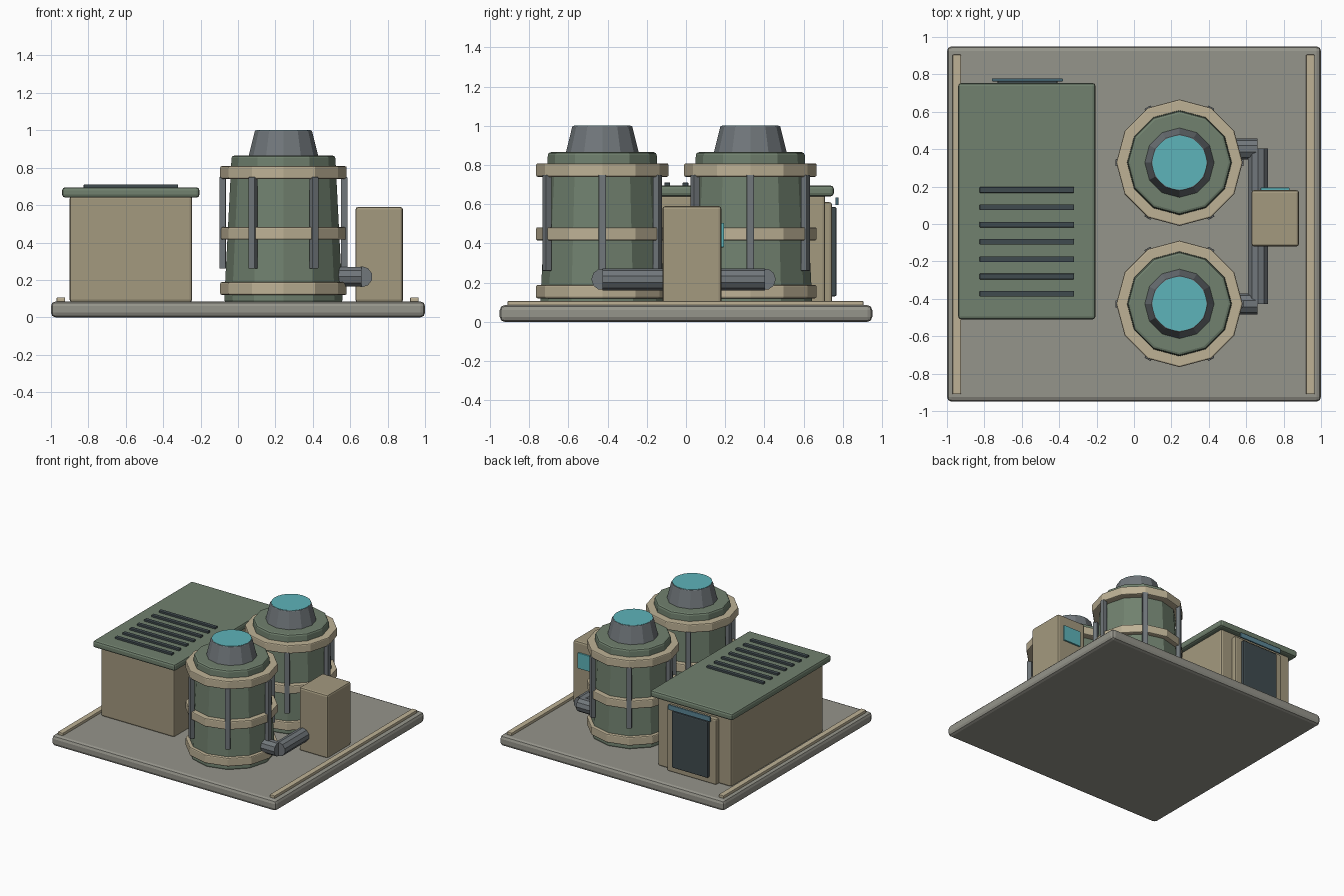
import bpy, bmesh
from math import radians, cos, sin
from mathutils import Matrix

if "Cube" in bpy.data.objects:
    bpy.data.objects.remove(bpy.data.objects["Cube"])


def material(name, r, g, b):
    m = bpy.data.materials.new(name)
    m.diffuse_color = [(c / 255) ** 2.2 for c in (r, g, b)] + [1]
    m.use_nodes = True
    m.node_tree.nodes["Principled BSDF"].inputs["Base Color"].default_value = m.diffuse_color
    return m


CONCRETE = material("concrete", 148, 147, 138)
SAND = material("sand", 162, 152, 126)
TRIM = material("pale_trim", 188, 176, 148)
GREEN = material("green", 112, 128, 110)
METAL = material("metal", 112, 118, 122)
DARK = material("dark", 66, 76, 80)
TEAL = material("teal", 94, 178, 184)
LAMP = material("lamp_blue", 92, 132, 148)


def finish(name, bm, mat, bevel, segments=2):
    mesh = bpy.data.meshes.new(name)
    bm.to_mesh(mesh)
    bm.free()
    mesh.materials.append(mat)
    ob = bpy.data.objects.new(name, mesh)
    bpy.context.collection.objects.link(ob)
    if bevel:
        mod = ob.modifiers.new("edge", 'BEVEL')
        mod.width = bevel
        mod.segments = segments
        mod.limit_method = 'ANGLE'
        mod.angle_limit = radians(45)
    return ob


def box(name, x, y, z, mat, bevel=0.0):
    """Box from (min, max) ranges."""
    bm = bmesh.new()
    bmesh.ops.create_cube(bm, size=1)
    for v in bm.verts:
        v.co = [r[0] + (c + 0.5) * (r[1] - r[0]) for c, r in zip(v.co, (x, y, z))]
    return finish(name, bm, mat, bevel)


def drum(name, x, y, z, r1, r2, mat, bevel=0.0, sides=12):
    """Upright cylinder or cone over the z range."""
    bm = bmesh.new()
    bmesh.ops.create_cone(bm, cap_ends=True, segments=sides, radius1=r1, radius2=r2, depth=z[1] - z[0],
                          matrix=Matrix.Translation((x, y, (z[0] + z[1]) / 2)))
    return finish(name, bm, mat, bevel)


def pipe(name, centre, axis, length, r, mat):
    rot = Matrix.Rotation(radians(90), 4, 'Y' if axis == 'X' else 'X')
    bm = bmesh.new()
    bmesh.ops.create_cone(bm, cap_ends=True, segments=10, radius1=r, radius2=r, depth=length,
                          matrix=Matrix.Translation(centre) @ rot)
    return finish(name, bm, mat, 0)


# Base slab and side kerbs
box("base_slab", (-1, 1), (-0.95, 0.95), (0, 0.085), CONCRETE, 0.025)
for side, x in (("left", (-0.97, -0.925)), ("right", (0.92, 0.965))):
    box(side + "_kerb", x, (-0.91, 0.905), (0.075, 0.106), TRIM, 0.004)

# Building with roof and roof slats
box("building", (-0.9, -0.245), (-0.465, 0.71), (0.08, 0.65), SAND, 0.015)
box("roof", (-0.94, -0.206), (-0.51, 0.754), (0.64, 0.695), GREEN, 0.016)
for i in range(7):
    y = 0.182 - 0.0925 * i
    box(f"roof_slat_{i}", (-0.825, -0.32), (y - 0.015, y + 0.015), (0.685, 0.71), DARK, 0.003)

# Back door, frame and lamp bar
box("door_frame", (-0.79, -0.35), (0.69, 0.745), (0.08, 0.61), SAND, 0.012)
box("door", (-0.73, -0.41), (0.73, 0.768), (0.13, 0.585), DARK, 0.008)
box("door_lamp", (-0.76, -0.38), (0.763, 0.777), (0.595, 0.635), LAMP, 0.003)

# Two banded tanks
for tank, cx, cy in (("front", 0.243, -0.427), ("back", 0.243, 0.328)):
    drum(tank + "_tank", cx, cy, (0.08, 0.865), 0.317, 0.277, GREEN, 0.014)
    for i, z in enumerate(((0.12, 0.188), (0.415, 0.482), (0.74, 0.808))):
        drum(f"{tank}_tank_band_{i}", cx, cy, z, 0.338, 0.338, TRIM, 0.008)
    drum(tank + "_tank_cap", cx, cy, (0.855, 1.0), 0.188, 0.152, METAL, 0.006)
    drum(tank + "_tank_lens", cx, cy, (0.98, 1.002), 0.145, 0.145, TEAL, 0, 24)
    for i in range(6):
        a = radians(60 * i)
        strut = box(f"{tank}_tank_strut_{i}", (-0.0175, 0.0175), (-0.019, 0.019), (0.26, 0.75), METAL, 0.004)
        strut.location = (cx + 0.325 * cos(a), cy + 0.325 * sin(a), 0)
        strut.rotation_euler.z = a

# Connecting pipes
for tank, y in (("front", -0.427), ("back", 0.402)):
    pipe(tank + "_stub_pipe", (0.56, y, 0.217), 'X', 0.2, 0.056, METAL)
pipe("link_pipe", (0.663, -0.012, 0.217), 'Y', 0.83, 0.056, METAL)

# Control cabinet with screen
box("control_cabinet", (0.628, 0.882), (-0.12, 0.181), (0.08, 0.59), SAND, 0.014)
box("cabinet_screen", (0.677, 0.832), (0.17, 0.194), (0.38, 0.505), TEAL, 0.003)
